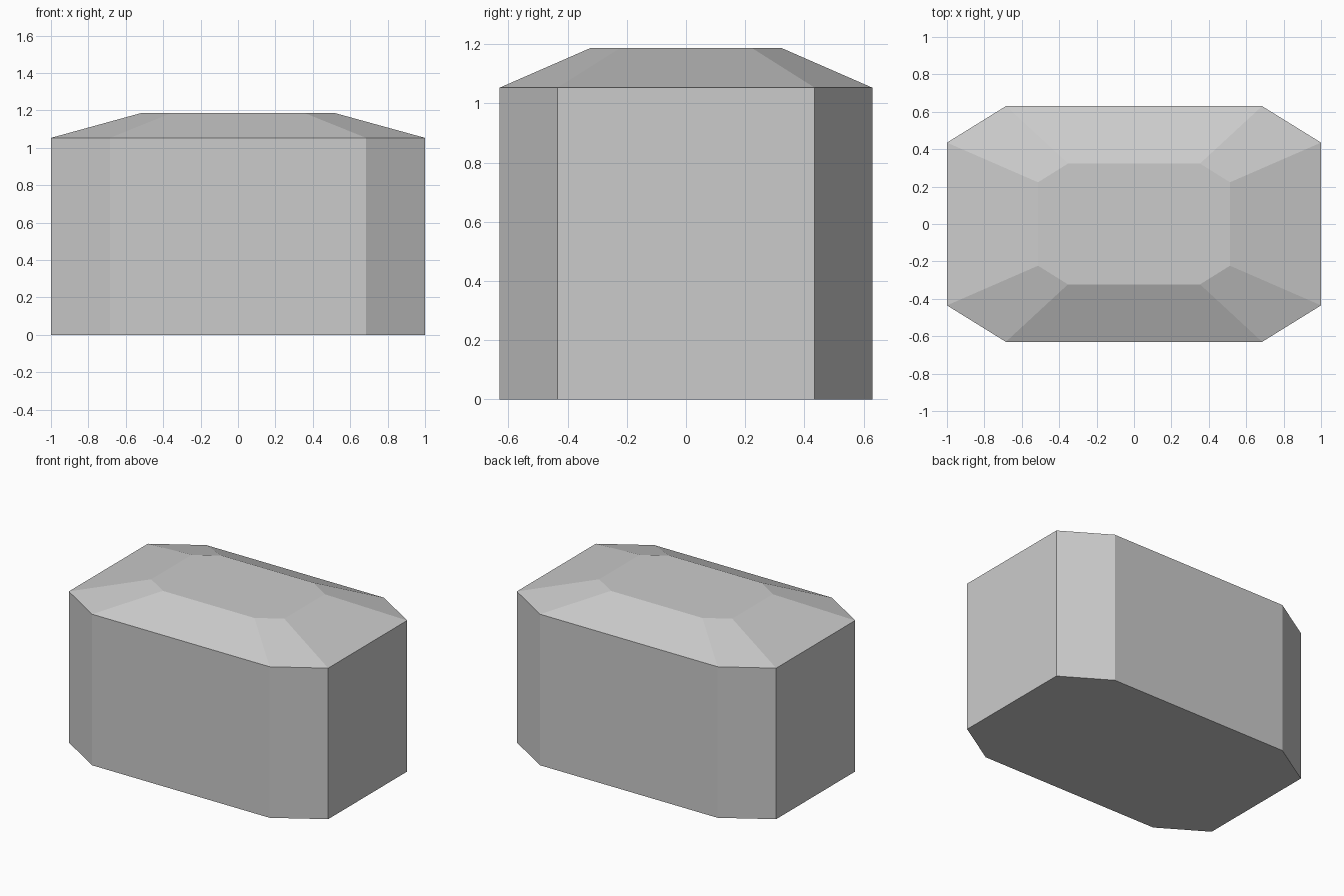
import bpy
import bmesh

if "Cube" in bpy.data.objects:
    bpy.data.objects.remove(bpy.data.objects["Cube"], do_unlink=True)

# Plain grey material
grey = bpy.data.materials.new("plain grey")
grey.use_nodes = True
colour = (0.6, 0.6, 0.6, 1.0)
grey.diffuse_color = colour
grey.node_tree.nodes["Principled BSDF"].inputs["Base Color"].default_value = colour


def octagon(bm, x, y, cut_x, cut_y, z):
    """Ring of a rectangle with clipped corners, counter-clockwise from above."""
    points = [(x, -cut_y), (x, cut_y), (cut_x, y), (-cut_x, y),
              (-x, cut_y), (-x, -cut_y), (-cut_x, -y), (cut_x, -y)]
    return [bm.verts.new((px, py, z)) for px, py in points]


# Block: straight walls, then a sloped shoulder up to a flat top
bm = bmesh.new()
rings = [octagon(bm, 1.0, 0.63, 0.685, 0.435, 0.0),
         octagon(bm, 1.0, 0.63, 0.685, 0.435, 1.053),
         octagon(bm, 0.513, 0.323, 0.353, 0.223, 1.187)]
for low, high in zip(rings, rings[1:]):
    for i in range(8):
        j = (i + 1) % 8
        bm.faces.new((low[i], low[j], high[j], high[i]))
bm.faces.new(reversed(rings[0]))
bm.faces.new(rings[-1])

mesh = bpy.data.meshes.new("faceted_block")
bm.to_mesh(mesh)
bm.free()
mesh.materials.append(grey)
block = bpy.data.objects.new("faceted_block", mesh)
bpy.context.collection.objects.link(block)
